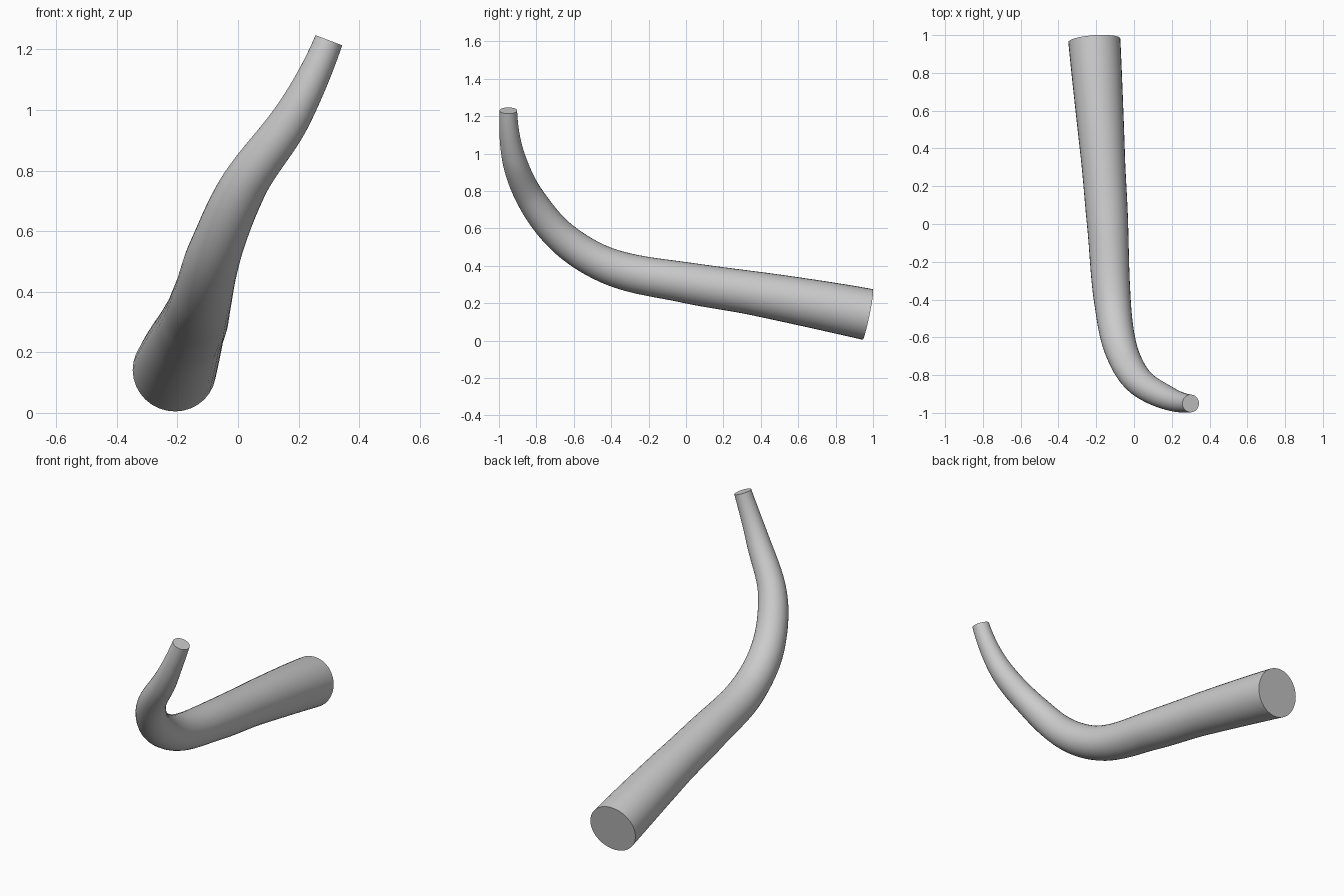
import bpy
from mathutils import Vector

if "Cube" in bpy.data.objects:
    bpy.data.objects.remove(bpy.data.objects["Cube"])

# Centre line of the limb: x, y, z, radius
path = [
    (-0.210, 0.972, 0.140, 0.138),
    (-0.168, 0.400, 0.247, 0.119),
    (-0.140, 0.000, 0.310, 0.109),
    (-0.116, -0.390, 0.390, 0.098),
    (-0.073, -0.650, 0.540, 0.088),
    (0.022, -0.827, 0.755, 0.077),
    (0.180, -0.922, 0.980, 0.063),
    (0.300, -0.950, 1.230, 0.047),
]

# Tapered round tube with closed ends
curve = bpy.data.curves.new("bent_tube", 'CURVE')
curve.dimensions = '3D'
curve.bevel_depth = 1.0
curve.bevel_resolution = 14
curve.resolution_u = 10
curve.use_fill_caps = True
spline = curve.splines.new('BEZIER')
spline.radius_interpolation = 'CARDINAL'
spline.bezier_points.add(len(path) - 1)
for i, (x, y, z, r) in enumerate(path):
    p = spline.bezier_points[i]
    here = Vector((x, y, z))
    a = Vector(path[max(i - 1, 0)][:3])
    b = Vector(path[min(i + 1, len(path) - 1)][:3])
    tangent = (b - a).normalized()
    if i == 0:
        tangent = Vector((0.07, -0.98, 0.2)).normalized()
    elif i == len(path) - 1:
        tangent = Vector((0.36, 0.0, 0.94)).normalized()
    p.handle_left_type = p.handle_right_type = 'FREE'
    p.co = here
    p.handle_left = here - tangent * (here - a).length / 3
    p.handle_right = here + tangent * (b - here).length / 3
    p.radius = r

tube = bpy.data.objects.new("bent_tube", curve)
bpy.context.collection.objects.link(tube)
bpy.context.view_layer.objects.active = tube
tube.select_set(True)
bpy.ops.object.convert(target='MESH')

# Weld the caps, keep their rims sharp
tube = bpy.context.object
bpy.ops.object.mode_set(mode='EDIT')
bpy.ops.mesh.select_all(action='SELECT')
bpy.ops.mesh.remove_doubles(threshold=0.0002)
bpy.ops.mesh.normals_make_consistent(inside=False)
bpy.ops.object.mode_set(mode='OBJECT')
bpy.ops.object.shade_smooth_by_angle()
